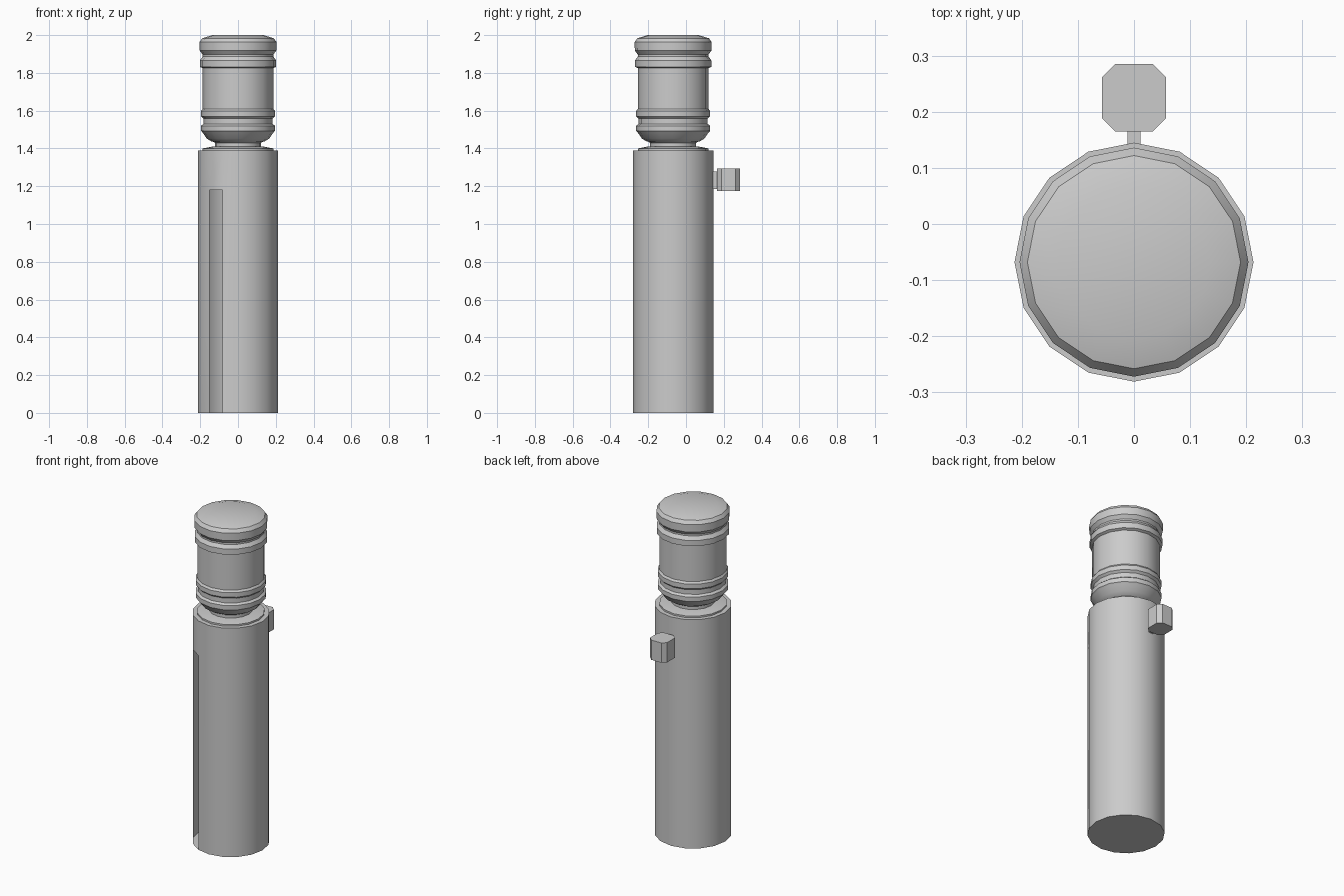
import bpy, bmesh, math

if "Cube" in bpy.data.objects:
    bpy.data.objects.remove(bpy.data.objects["Cube"])

SIDES = 16
CY = -0.068  # axis of the cylinder in y


def finish(name, bm, angle=30):
    bmesh.ops.recalc_face_normals(bm, faces=bm.faces)
    mesh = bpy.data.meshes.new(name)
    bm.to_mesh(mesh)
    bm.free()
    ob = bpy.data.objects.new(name, mesh)
    bpy.context.collection.objects.link(ob)
    bpy.ops.object.select_all(action='DESELECT')
    ob.select_set(True)
    bpy.context.view_layer.objects.active = ob
    bpy.ops.object.shade_smooth_by_angle(angle=math.radians(angle))
    return ob


def lathe(profile, cap_start=True, cap_end=True):
    """Revolve (radius, z) pairs around the vertical axis."""
    bm = bmesh.new()
    rings = []
    for r, z in profile:
        rings.append([bm.verts.new((r * math.cos(2 * math.pi * i / SIDES),
                                    CY + r * math.sin(2 * math.pi * i / SIDES), z))
                      for i in range(SIDES)])
    for a, b in zip(rings, rings[1:]):
        for i in range(SIDES):
            j = (i + 1) % SIDES
            bm.faces.new((a[i], a[j], b[j], b[i]))
    if cap_start:
        bm.faces.new(rings[0][::-1])
    if cap_end:
        bm.faces.new(rings[-1])
    return bm


def prism(points, z0, z1):
    """Extrude an (x, y) outline upward."""
    bm = bmesh.new()
    face = bm.faces.new([bm.verts.new((x, y, z0)) for x, y in points])
    top = bmesh.ops.extrude_face_region(bm, geom=[face])["geom"]
    bmesh.ops.translate(bm, vec=(0, 0, z1 - z0),
                        verts=[v for v in top if isinstance(v, bmesh.types.BMVert)])
    # keep the lower cap so the prism is closed
    if not any(abs(f.calc_center_median().z - z0) < 1e-5 for f in bm.faces):
        bm.faces.new([v for v in face.verts])
    return bm


# Hollow body; one facet at the front left is left open as a slot
bm = lathe([(0.213, 0), (0.213, 1.18), (0.213, 1.39), (0.187, 1.39),
            (0.187, 1.40), (0.135, 1.41)])
slot = [f for f in bm.faces if len(f.verts) == 4
        and f.calc_center_median().z < 0.8
        and -0.16 < f.calc_center_median().x < -0.08
        and f.calc_center_median().y < CY - 0.1]
bmesh.ops.delete(bm, geom=slot, context='FACES_ONLY')
finish("body_tube", bm)

# Neck between body and cap
finish("neck", lathe([(0.122, 1.405), (0.122, 1.43), (0.14, 1.44)], False, False))

# Ribbed cap
finish("cap", lathe([
    (0.14, 1.437), (0.165, 1.452), (0.188, 1.485),
    (0.196, 1.493), (0.196, 1.52), (0.183, 1.53), (0.183, 1.558),
    (0.196, 1.57), (0.196, 1.598), (0.187, 1.61),
    (0.187, 1.825), (0.202, 1.832), (0.202, 1.866), (0.187, 1.887),
    (0.187, 1.897), (0.203, 1.918), (0.204, 1.963),
    (0.19, 1.983), (0.135, 2.0)]))

# Side knob with chamfered corners
kx, ky, cut = 0.057, 0.06, 0.023
kc = 0.225
outline = []
for sx, sy in ((1, 1), (-1, 1), (-1, -1), (1, -1)):
    a = (sx * kx, kc + sy * (ky - cut))
    b = (sx * (kx - cut), kc + sy * ky)
    outline += [a, b] if sx * sy > 0 else [b, a]
finish("knob", prism(outline, 1.174, 1.294))

# Stem joining the knob to the body
finish("knob_stem", prism([(-0.012, 0.13), (0.012, 0.13),
                           (0.012, 0.17), (-0.012, 0.17)], 1.184, 1.278))
